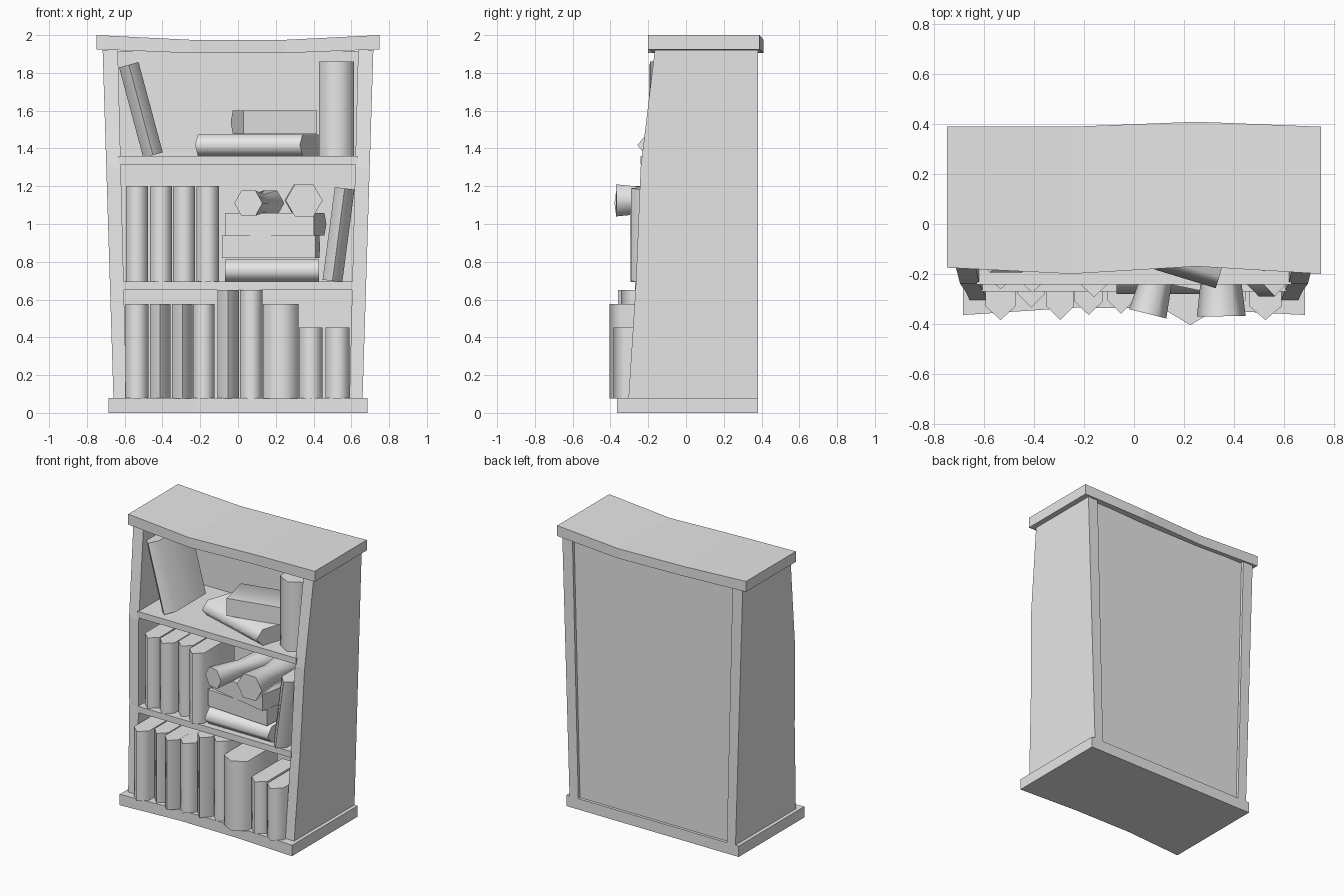
import bpy, bmesh
from math import radians, pi, cos, sin
from mathutils import Matrix, Vector

cube = bpy.data.objects.get("Cube")
if cube:
    bpy.data.objects.remove(cube, do_unlink=True)

grey = bpy.data.materials.new("plain_grey")
grey.use_nodes = True
grey.diffuse_color = (0.8, 0.8, 0.8, 1)
grey.node_tree.nodes["Principled BSDF"].inputs["Base Color"].default_value = (0.8, 0.8, 0.8, 1)


def loft(name, rings, matrix=Matrix(), smooth=0):
    """Skin a list of equal-sized rings and cap both ends."""
    bm = bmesh.new()
    loops = [[bm.verts.new(matrix @ Vector(p)) for p in ring] for ring in rings]
    for a, b in zip(loops, loops[1:]):
        for i in range(len(a)):
            j = (i + 1) % len(a)
            bm.faces.new((a[i], a[j], b[j], b[i]))
    bm.faces.new(loops[0])
    bm.faces.new(loops[-1])
    bmesh.ops.recalc_face_normals(bm, faces=bm.faces)
    mesh = bpy.data.meshes.new(name)
    bm.to_mesh(mesh)
    bm.free()
    mesh.materials.append(grey)
    obj = bpy.data.objects.new(name, mesh)
    bpy.context.collection.objects.link(obj)
    if smooth:
        bpy.ops.object.select_all(action='DESELECT')
        obj.select_set(True)
        bpy.context.view_layer.objects.active = obj
        bpy.ops.object.shade_smooth_by_angle(angle=radians(smooth))
    return obj


def board(name, stations):
    """Horizontal board; each station is x, front, back, bottom, top."""
    loft(name, [[(x, f, lo), (x, b, lo), (x, b, hi), (x, f, hi)]
                for x, f, b, lo, hi in stations])


def book(name, width, height, depth, spine, matrix):
    """Upright book, pointed spine at local y = 0, standing on local z = 0."""
    w = width / 2
    outline = [(0, 0), (w, spine), (w, depth), (-w, depth), (-w, spine)]
    loft(name, [[(x, y, z) for x, y in outline] for z in (0, height)],
         matrix, 88)


def standing(name, x, apex, z, width, height, lean=0, depth=0.4):
    m = Matrix.Translation((x, apex, z)) @ Matrix.Rotation(radians(lean), 4, 'Y')
    book(name, width, height, depth, 0.055, m)


def lying(name, x, y, z, length, thick, depth, turn):
    """Book laid flat, centred on x, y with its spine turned about z."""
    m = (Matrix.Translation((x, y, z + thick / 2))
         @ Matrix.Rotation(radians(turn), 4, 'Z')
         @ Matrix.Translation((-length / 2, -depth / 2, 0))
         @ Matrix.Rotation(pi / 2, 4, 'Y'))
    book(name, thick, length, depth, 0.05, m)


def scroll(name, start, end, radius):
    """Six-sided roll with a narrower waist."""
    a, b = Vector(start), Vector(end)
    m = Matrix.Translation(a) @ (b - a).to_track_quat('Z', 'Y').to_matrix().to_4x4()
    rings = []
    for t, s in ((0, 1), (0.5, 0.72), (1, 1)):
        rings.append([(radius * s * cos(k * pi / 3), radius * s * sin(k * pi / 3),
                       t * (b - a).length) for k in range(6)])
    loft(name, rings, m, 65)


# Cabinet: bowed top, base, flared sides, back panel and shelves
board("top_board", [(-0.75, -0.175, 0.39, 1.925, 2), (-0.25, -0.2, 0.39, 1.905, 1.975),
                    (0.25, -0.17, 0.41, 1.905, 1.975), (0.75, -0.2, 0.39, 1.925, 2)])
board("base_board", [(-0.685, -0.365, 0.38, 0, 0.078), (-0.23, -0.335, 0.38, 0, 0.078),
                     (0.23, -0.34, 0.38, 0, 0.078), (0.685, -0.365, 0.38, 0, 0.078)])

for name, side in (("right_side", -1), ("left_side", 1)):
    rings = []
    for z, front in ((0.07, -0.305), (0.69, -0.265), (1.3, -0.24), (1.92, -0.165)):
        outer, inner = side * (0.657 + 0.031 * z), side * (0.588 + 0.025 * z)
        rings.append([(outer, front, z), (inner, front, z),
                      (inner, 0.38, z), (outer, 0.38, z)])
    loft(name, rings)

loft("back_panel", [[(-w, 0.34, z), (w, 0.34, z), (w, 0.36, z), (-w, 0.36, z)]
                    for z, w in ((0.07, 0.6), (1.915, 0.65))])

for name, w, front, lo, hi in (("upper_shelf", 0.632, -0.242, 1.315, 1.36),
                               ("lower_shelf", 0.612, -0.27, 0.65, 0.695)):
    board(name, [(-w, front, 0.345, lo, hi), (w, front, 0.345, lo, hi)])

# Bottom row: centre x, spine y, width, height
bottom_row = [(-0.535, -0.385, 0.12, 0.5), (-0.412, -0.335, 0.11, 0.5),
              (-0.295, -0.385, 0.11, 0.5), (-0.182, -0.365, 0.115, 0.5),
              (-0.052, -0.36, 0.112, 0.575), (0.07, -0.345, 0.118, 0.575),
              (0.226, -0.405, 0.186, 0.5), (0.385, -0.36, 0.125, 0.375),
              (0.527, -0.385, 0.128, 0.375)]
for i, (x, y, w, h) in enumerate(bottom_row):
    standing(f"bottom_book_{i + 1}", x, y, 0.076, w, h)

# Middle row: standing books, a stack, a leaning book and two scrolls
for i, (x, y) in enumerate([(-0.535, -0.262), (-0.408, -0.275),
                            (-0.285, -0.24), (-0.16, -0.293)]):
    standing(f"middle_book_{i + 1}", x, y, 0.694, 0.117, 0.507)
lying("stack_book_low", 0.18, -0.09, 0.696, 0.5, 0.115, 0.38, 0)
lying("stack_book_mid", 0.175, -0.06, 0.82, 0.495, 0.118, 0.36, 176)
lying("stack_book_high", 0.2, -0.09, 0.94, 0.48, 0.118, 0.32, 168)
standing("middle_leaning_book", 0.5, -0.29, 0.698, 0.105, 0.495, 7.5)
scroll("left_scroll", (0.055, -0.36, 1.11), (0.17, 0.1, 1.11), 0.077)
scroll("right_scroll", (0.35, -0.37, 1.125), (0.345, 0.1, 1.125), 0.098)

# Top row: leaning book, two lying books and a thick standing book
standing("top_leaning_book", -0.45, -0.195, 1.365, 0.107, 0.495, -15)
lying("top_stack_low", 0.1, -0.01, 1.36, 0.58, 0.115, 0.34, -17)
lying("top_stack_high", 0.19, 0.02, 1.477, 0.4, 0.125, 0.3, 193)
standing("top_thick_book", 0.522, -0.19, 1.36, 0.185, 0.5)
